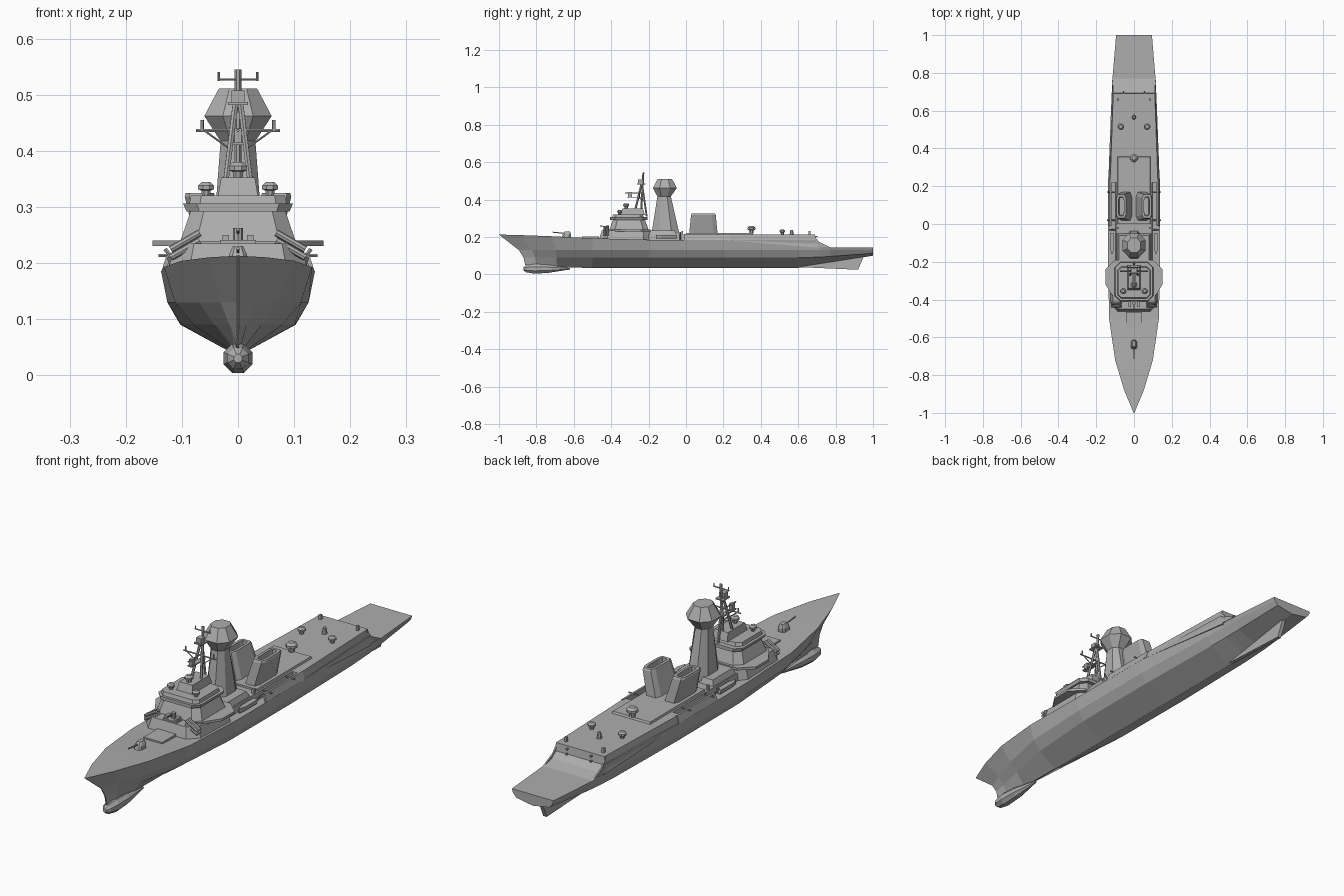
import bpy, bmesh, math
from mathutils import Vector

cube = bpy.data.objects.get("Cube")
if cube:
    bpy.data.objects.remove(cube, do_unlink=True)

grey = bpy.data.materials.new("naval_grey")
grey.use_nodes = True
colour = (0.42, 0.42, 0.42, 1)
grey.diffuse_color = colour
grey.node_tree.nodes["Principled BSDF"].inputs["Base Color"].default_value = colour


def finish(name, bm):
    bmesh.ops.recalc_face_normals(bm, faces=bm.faces)
    mesh = bpy.data.meshes.new(name)
    bm.to_mesh(mesh)
    bm.free()
    mesh.materials.append(grey)
    obj = bpy.data.objects.new(name, mesh)
    bpy.context.collection.objects.link(obj)
    return obj


def loft(name, rings):
    """Skin a list of equal-length closed rings and cap both ends."""
    bm = bmesh.new()
    rows = [[bm.verts.new(p) for p in ring] for ring in rings]
    count = len(rows[0])
    for a, b in zip(rows, rows[1:]):
        for i in range(count):
            j = (i + 1) % count
            bm.faces.new((a[i], a[j], b[j], b[i]))
    bm.faces.new(rows[0])
    bm.faces.new(rows[-1])
    return finish(name, bm)


def rect(x0, x1, y0, y1, z):
    return [(x0, y0, z), (x1, y0, z), (x1, y1, z), (x0, y1, z)]


def octagon(rx, ry, y, z, cut=0.4, x=0):
    cx, cy = rx * cut, ry * cut
    pts = [(cx, -ry), (rx, -cy), (rx, cy), (cx, ry),
           (-cx, ry), (-rx, cy), (-rx, -cy), (-cx, -ry)]
    return [(x + px, y + py, z) for px, py in pts]


def box(name, x, y, z, w, d, h):
    """Box centred on x and y, with z as its underside."""
    return loft(name, [rect(x - w / 2, x + w / 2, y - d / 2, y + d / 2, k) for k in (z, z + h)])


def rod(name, a, b, r, sides=6):
    a, b = Vector(a), Vector(b)
    turn = (b - a).to_track_quat('Z', 'Y')
    ring = [Vector((r * math.cos(t), r * math.sin(t), 0))
            for t in (2 * math.pi * i / sides for i in range(sides))]
    return loft(name, [[p + turn @ v for v in ring] for p in (a, b)])


def mirrored(points, side):
    return [(side * x, y, z) for x, y, z in points]


# Hull: y, rake, half beam, deck z, knuckle and chine width ratios, chine z, keel z
stations = [
    (-1, .14, .002, .213, 1, 1, .09, .05),
    (-.88, .08, .052, .21, .6, .3, .09, .04),
    (-.72, .03, .1, .204, .7, .42, .09, .037),
    (-.5, 0, .132, .193, .85, .6, .09, .035),
    (-.2, 0, .137, .185, .92, .74, .09, .035),
    (.2, 0, .137, .185, .92, .75, .09, .035),
    (.6, 0, .122, .185, .93, .78, .09, .035),
    (.69, 0, .118, .185, .93, .78, .092, .05),
    (.72, 0, .117, .158, .93, .78, .093, .055),
    (.77, 0, .114, .145, .94, .78, .096, .063),
    (1, 0, .095, .145, .95, .8, .113, .1),
]
rings = []
for y, rake, beam, deck, mid, chine, chine_z, keel in stations:
    half = []
    for x, z in ((beam, deck), (beam * mid, .13), (beam * chine, chine_z), (.002, keel)):
        t = (deck - z) / (deck - keel)
        half.append((x, y + rake * (1 - (1 - t) ** 2), z))
    rings.append(half + mirrored(half[::-1], -1))
loft("hull", rings)

# Underwater bulb and stern skeg
bulb = [(-.87, .008), (-.855, .02), (-.81, .028), (-.74, .024), (-.62, .004)]
loft("bow_bulb", [[(r * math.cos(i * math.pi / 4 + .39), y, .03 + r * math.sin(i * math.pi / 4 + .39))
                   for i in range(8)] for y, r in bulb])
skeg = [(.58, .04), (.92, .025), (.95, .095), (.7, .08)]
loft("skeg", [[(x, y, z) for y, z in skeg] for x in (-.008, .008)])

# Hangar deckhouse, boat deck and midship house
loft("hangar", [[(-.136, .22, .183), (.136, .22, .183), (.117, .7, .143), (-.117, .7, .143)],
                [(-.126, .22, .213), (.126, .22, .213), (.11, .69, .213), (-.11, .69, .213)]])
loft("midship_house", [rect(-.1, .1, -.22, .24, .18), rect(-.094, .094, -.21, .24, .213)])
loft("raised_deck", [rect(-.088, .088, 0, .36, .21), rect(-.085, .085, 0, .355, .221)])
loft("tower_house", [rect(-.09, .09, -.21, -.05, .21), rect(-.08, .08, -.2, -.06, .235)])
for side, word in ((1, "left"), (-1, "right")):
    wall = [(.137, -.01, .183), (.137, .24, .183), (.127, .24, .215), (.127, -.01, .215)]
    inner = [(x - .008, y, z) for x, y, z in wall]
    loft(word + "_bulwark", [mirrored(wall, side), mirrored(inner, side)])
    fin = [(.117, .68, .15), (.112, .68, .213), (.114, .71, .175), (.115, .77, .145)]
    loft(word + "_stern_bulwark", [mirrored(fin, side), mirrored([(x - .006, y, z) for x, y, z in fin], side)])
    loft(word + "_boat", [[(side * (.116 + s * w), y, z) for s, z in ((-1, .21), (1, .21), (.4, .19), (-.4, .19))]
                          for y, w in ((-.16, .001), (-.13, .011), (-.05, .011))])
    rod(word + "_boat_davit", (side * .1, -.03, .185), (side * .13, -.03, .225), .004)
    for y in (.02, .17):
        rod(word + "_boom", (side * .1, y, .213), (side * .142, y, .213), .003)
    for y in (-.02, .66):
        box(word + "_deck_post", side * .085, y, .21, .01, .01, .022)
    # Hangar door vents
    for z in (.16, .18, .2):
        box(word + "_hangar_vent", side * .055, .697, z, .006, .012, .006)

# Bridge, from the base upward
loft("bridge_base", [octagon(.125, .14, -.325, .185, .7), octagon(.112, .13, -.32, .235, .7)])
loft("bridge_wings", [[(x, y, z) for x, y in ((.1, -.4), (.152, -.32), (.152, -.24), (.1, -.19),
                                              (-.1, -.19), (-.152, -.24), (-.152, -.32), (-.1, -.4))]
                      for z in (.23, .24)])
loft("bridge_house", [octagon(.103, .105, -.305, .238, .72), octagon(.084, .085, -.305, .294, .72)])
loft("bridge_eave", [octagon(.092, .1, -.305, .292, .75), octagon(.098, .1, -.305, .306, .75)])
loft("bridge_roof", [octagon(.087, .085, -.31, .304, .78), octagon(.084, .08, -.31, .32, .78)])
loft("roof_cabin", [rect(-.036, .036, -.35, -.22, .318), rect(-.03, .03, -.34, -.23, .352)])


def dome(name, x, y, z, r):
    """Faceted antenna dome on a tapered foot."""
    profile = ((.5, 0), (.6, .8), (1, .95), (1, 1.45), (.55, 1.9))
    loft(name, [octagon(r * w, r * w, y, z + r * h, .414, x) for w, h in profile])


for side, word in ((1, "left"), (-1, "right")):
    dome(word + "_bridge_dome", side * .057, -.355, .318, .014)
    dome(word + "_hangar_dome", side * .07, .515, .212, .015)
dome("aft_dome", 0, .35, .22, .021)
loft("aft_sensor", [octagon(.01, .012, .565, .21), octagon(.006, .007, .565, .238)])
dome("director", 0, -.32, .35, .016)

# Fore mast with yards, braces and aerials
for x, y in ((-.026, -.28), (.026, -.28), (0, -.21)):
    rod("mast_leg", (x, y, .31), (x * .15, -.236, .49), .0055)
rod("mast_pole", (0, -.24, .33), (0, -.228, .545), .006)
box("mast_platform", 0, -.24, .482, .036, .045, .005)
box("mast_radar", 0, -.245, .487, .024, .024, .02)
box("lower_platform", 0, -.27, .41, .02, .09, .005)
box("lower_radar", 0, -.3, .415, .012, .02, .025)
rod("lower_yard", (-.075, -.25, .436), (.075, -.25, .436), .0028)
rod("fore_yard", (0, -.325, .436), (0, -.235, .436), .0028)
rod("top_yard", (-.036, -.23, .527), (.036, -.23, .527), .0025)
for side in (-1, 1):
    rod("yard_brace", (side * .06, -.25, .436), (side * .01, -.245, .4), .002)
    rod("yard_aerial", (side * .064, -.25, .436), (side * .064, -.25, .455), .003)
    rod("top_aerial", (side * .034, -.23, .524), (side * .034, -.23, .54), .0022)

# Radar tower with its faceted head
tower = ((.046, .074, -.11, .22), (.031, .036, -.117, .417), (.06, .064, -.113, .462), (.034, .038, -.113, .511))
loft("radar_tower", [octagon(rx, ry, y, z, .45) for rx, ry, y, z in tower])

# Twin funnels, flared outboard, with sunken uptakes
for side, word in ((1, "left"), (-1, "right")):
    shape = ((.04, .03, .076, .215), (.068, .027, .066, .318), (.068, .025, .062, .325),
             (.068, .014, .05, .325), (.066, .012, .046, .285))
    loft(word + "_funnel", [octagon(rx, ry, .093, z, .7, side * x) for x, rx, ry, z in shape])

# Bow gun and missile cells
loft("gun_turret", [octagon(.017, .024, -.64, .195, .6), octagon(.016, .022, -.637, .215, .6),
                    octagon(.009, .014, -.634, .23, .6)])
rod("gun_barrel", (0, -.645, .219), (0, -.715, .226), .003)
box("missile_cells", 0, -.51, .185, .085, .09, .017)

# Close-in mount ahead of the bridge
box("mount_base", 0, -.425, .225, .064, .04, .016)
for side in (-1, 1):
    box("mount_cheek", side * .022, -.425, .238, .012, .028, .012)
rod("mount_body", (0, -.42, .235), (0, -.42, .262), .009, 8)
rod("mount_barrel", (0, -.425, .254), (0, -.46, .26), .003)

# Canister launchers pointing across the deck
for side, word in ((1, "left"), (-1, "right")):
    for row in range(2):
        for col in range(2):
            y, lift = -.435 + .016 * col, .014 * row
            rod(word + "_canister", (side * .12, y, .21 + lift), (side * .068, y, .24 + lift), .0065, 8)
    rod(word + "_canister_frame", (side * .095, -.427, .19), (side * .095, -.427, .23), .01)
